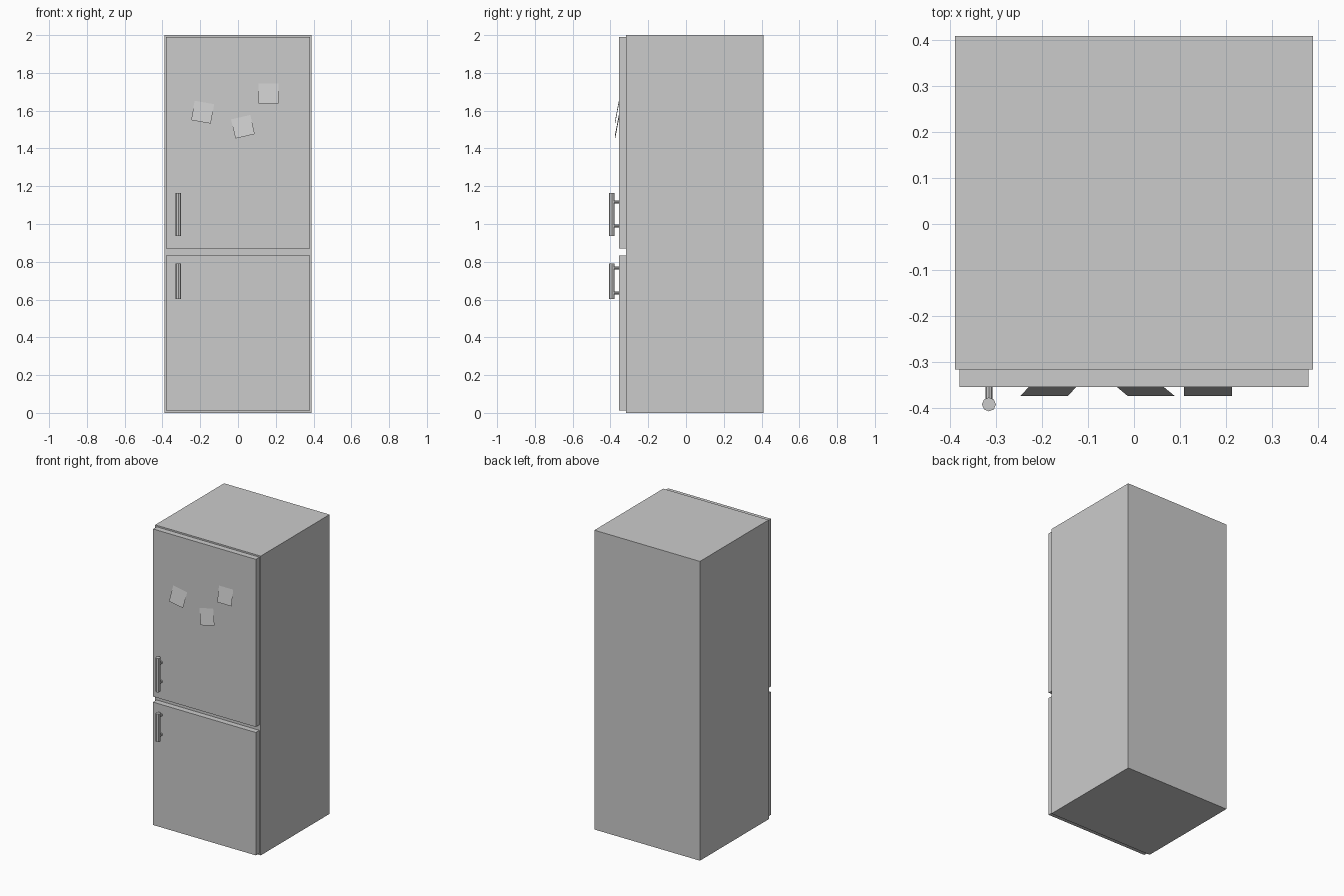
import bpy
from math import radians
from mathutils import Matrix, Vector

if "Cube" in bpy.data.objects:
    bpy.data.objects.remove(bpy.data.objects["Cube"])


def mesh_object(name, verts, faces):
    mesh = bpy.data.meshes.new(name)
    mesh.from_pydata(verts, [], faces)
    obj = bpy.data.objects.new(name, mesh)
    bpy.context.collection.objects.link(obj)
    return obj


def box(name, x, y, z):
    verts = [(a, b, c) for a in x for b in y for c in z]
    faces = [(0, 1, 3, 2), (4, 6, 7, 5), (0, 4, 5, 1),
             (2, 3, 7, 6), (0, 2, 6, 4), (1, 5, 7, 3)]
    return mesh_object(name, verts, faces)


def rod(name, start, end, radius):
    a, b = Vector(start), Vector(end)
    bpy.ops.mesh.primitive_cylinder_add(vertices=8, radius=radius, depth=(b - a).length)
    obj = bpy.context.object
    obj.name = name
    turn = (b - a).to_track_quat('Z', 'Y').to_matrix().to_4x4()
    obj.data.transform(Matrix.Translation((a + b) / 2) @ turn)
    return obj


DOOR_Y = -0.355
HANDLE_X, HANDLE_Y = -0.316, -0.393

# Cabinet and the two doors
box("cabinet", (-0.39, 0.39), (-0.317, 0.41), (0, 2))
box("upper_door", (-0.38, 0.38), (DOOR_Y, -0.317), (0.87, 1.99))
box("lower_door", (-0.38, 0.38), (DOOR_Y, -0.317), (0.012, 0.833))

# Bar handles, each on two posts
for level, low, high, posts in (("upper", 0.936, 1.163, (0.989, 1.116)),
                                ("lower", 0.604, 0.791, (0.635, 0.766))):
    rod(level + "_handle_bar", (HANDLE_X, HANDLE_Y, low), (HANDLE_X, HANDLE_Y, high), 0.0152)
    for i, z in enumerate(posts):
        rod(f"{level}_handle_post_{i + 1}", (HANDLE_X, DOOR_Y + 0.002, z),
            (HANDLE_X, HANDLE_Y, z), 0.0078)

# Paper notes: single sheets stuck at the top, lifting away at the bottom
W, H, LIFT = 0.0525, 0.052, 0.0097
for i, (x, z, angle) in enumerate(((-0.187, 1.592, 10), (0.026, 1.515, -13), (0.161, 1.691, 0))):
    place = Matrix.Translation((x, DOOR_Y - 0.0102, z)) @ Matrix.Rotation(radians(angle), 4, 'Y')
    corners = [(-W, -LIFT, -H), (W, -LIFT, -H), (W, LIFT, H), (-W, LIFT, H)]
    mesh_object(f"paper_note_{i + 1}", [place @ Vector(c) for c in corners], [(0, 1, 2, 3)])
